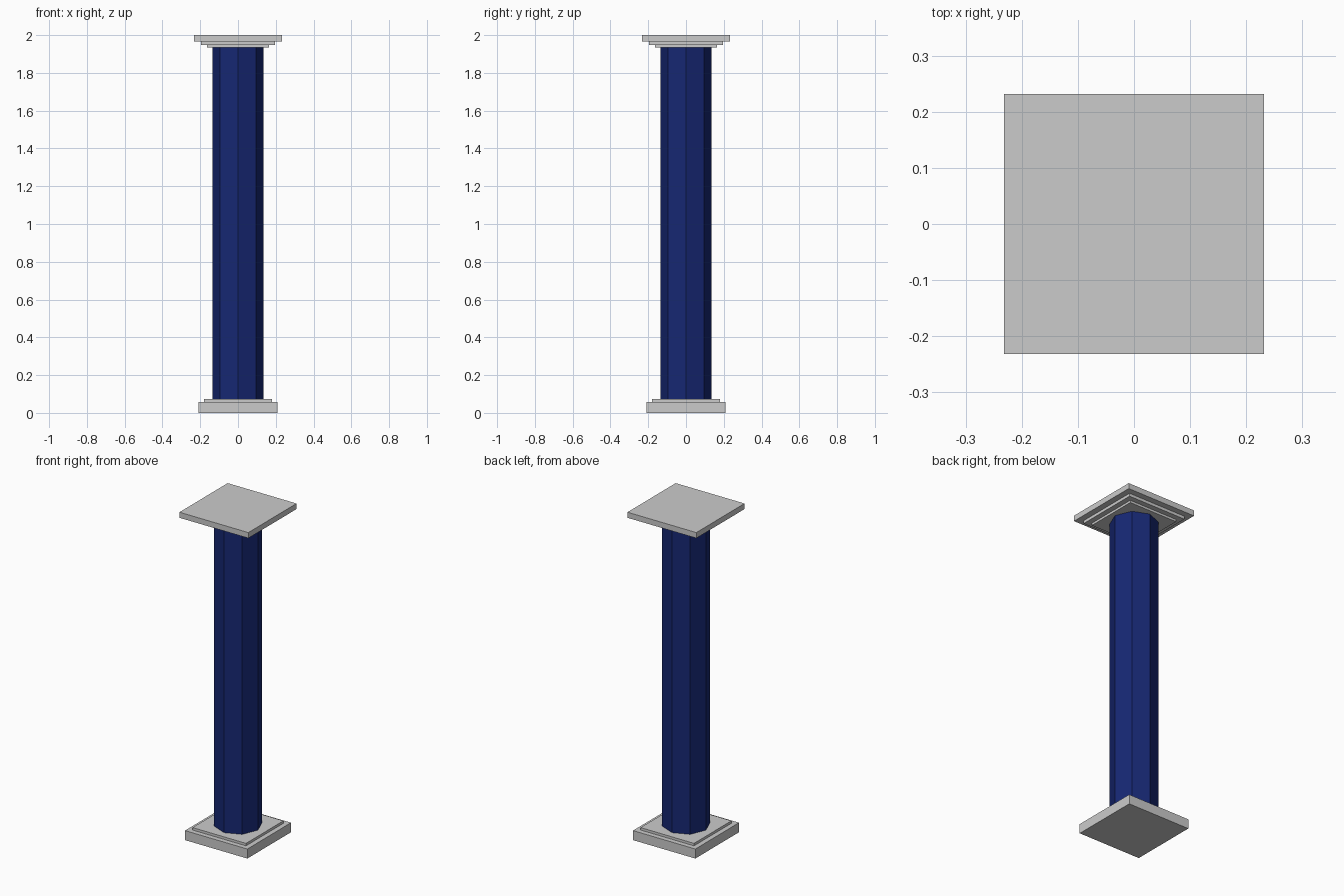
import bpy
from math import radians

if "Cube" in bpy.data.objects:
    bpy.data.objects.remove(bpy.data.objects["Cube"])


def slab(name, half, z0, z1):
    """Square slab between two heights."""
    bpy.ops.mesh.primitive_cube_add(size=1, location=(0, 0, (z0 + z1) / 2))
    ob = bpy.context.object
    ob.name = name
    ob.scale = (2 * half, 2 * half, z1 - z0)
    bpy.ops.object.transform_apply(location=False, rotation=False, scale=True)
    return ob


# Stepped base and stepped capital
slab("base_plinth", 0.21, 0.0, 0.058)
slab("base_step", 0.18, 0.058, 0.073)
slab("capital_lower_step", 0.163, 1.934, 1.948)
slab("capital_upper_step", 0.195, 1.948, 1.966)
slab("capital_top_slab", 0.232, 1.966, 2.0)

# Octagonal shaft with corners on the x and y axes
z0, z1 = 0.073, 1.934
bpy.ops.mesh.primitive_cylinder_add(vertices=8, radius=0.135, depth=z1 - z0,
                                    location=(0, 0, (z0 + z1) / 2),
                                    rotation=(0, 0, radians(0)))
shaft = bpy.context.object
shaft.name = "shaft"
blue = bpy.data.materials.new("navy_blue")
blue.diffuse_color = (0.008, 0.02, 0.17, 1)
blue.use_nodes = True
blue.node_tree.nodes["Principled BSDF"].inputs["Base Color"].default_value = blue.diffuse_color
shaft.data.materials.append(blue)
